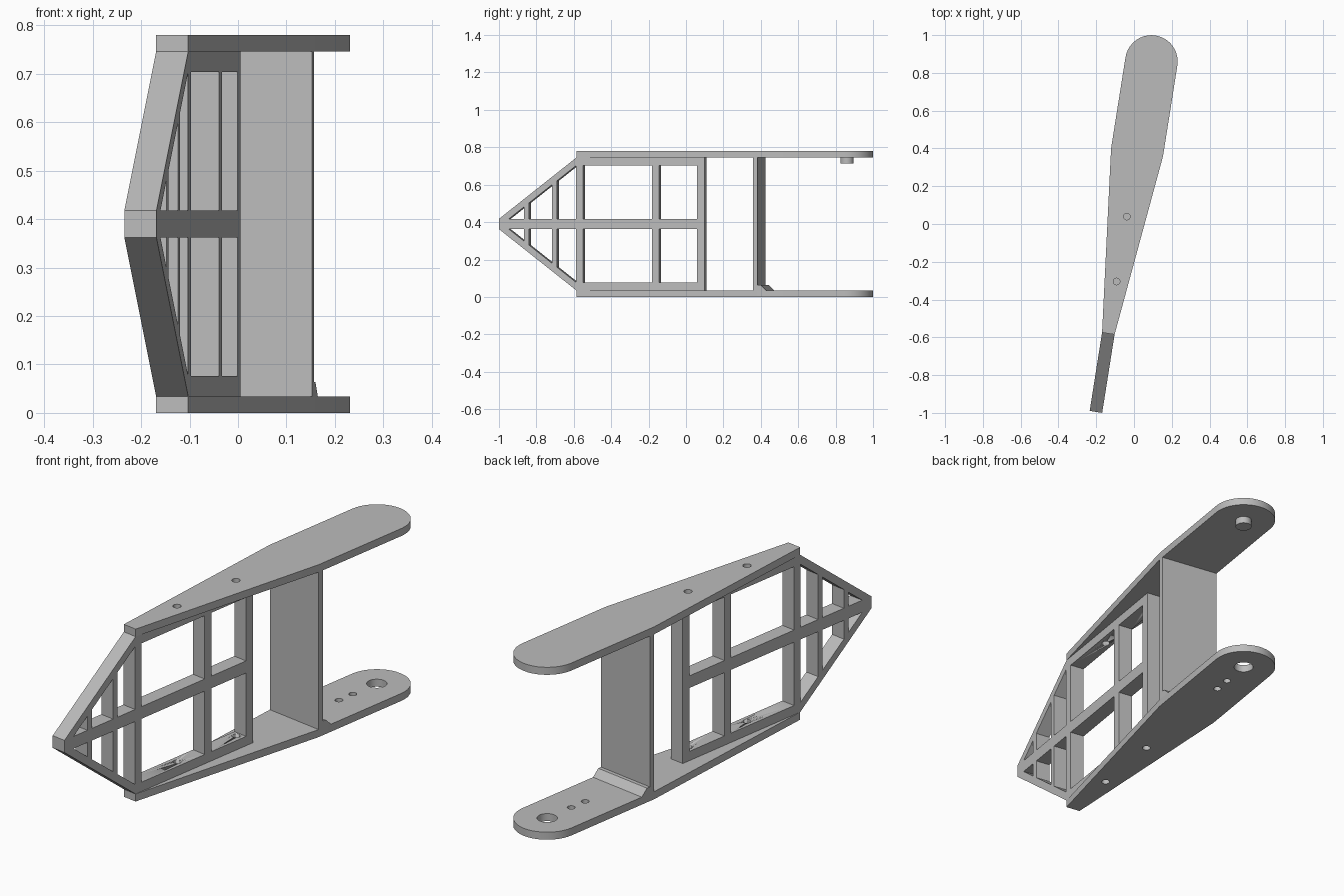
import bpy, math
from mathutils import Matrix, Vector

if "Cube" in bpy.data.objects:
    bpy.data.objects.remove(bpy.data.objects["Cube"])

H, T, MID = 0.78, 0.034, 0.39          # overall height, plate thickness, mid height
HALF, WIDE = 0.0335, 0.139             # half widths at the narrow and wide ends
FRONT, BEND, ROUND = -0.594, 0.377, 0.8645   # stations along the plate axis
RAIL, BAR, TIP = 0.042, 0.0275, -1.014
SCREWS = (-0.315, 0.033)

# Everything is built along y, then swung sideways about z
SWING = Matrix.Rotation(math.radians(-9), 4, "Z") @ Matrix.Translation((-0.0435, 0, 0))
UPRIGHT = Matrix(((0, 0, 1, 0), (1, 0, 0, 0), (0, 1, 0, 0), (0, 0, 0, 1)))

grey = bpy.data.materials.new("light_grey")
grey.use_nodes = True
colour = (0.5, 0.5, 0.5, 1)
grey.diffuse_color = colour
grey.node_tree.nodes["Principled BSDF"].inputs["Base Color"].default_value = colour


def circle(y, r, n=28):
    return [(r * math.cos(2 * math.pi * i / n), y + r * math.sin(2 * math.pi * i / n))
            for i in range(n)]


def select(ob):
    bpy.ops.object.select_all(action="DESELECT")
    ob.select_set(True)
    bpy.context.view_layer.objects.active = ob


def slab(name, loops, depth, matrix):
    """Extrude an outline with holes into a welded solid."""
    curve = bpy.data.curves.new(name, "CURVE")
    curve.dimensions, curve.fill_mode, curve.extrude = "2D", "BOTH", depth / 2
    for loop in loops:
        spline = curve.splines.new("POLY")
        spline.points.add(len(loop) - 1)
        for point, (a, b) in zip(spline.points, loop):
            point.co = (a, b, 0, 1)
        spline.use_cyclic_u = True
    ob = bpy.data.objects.new(name, curve)
    bpy.context.collection.objects.link(ob)
    select(ob)
    bpy.ops.object.convert(target="MESH")
    ob = bpy.context.object
    bpy.ops.object.mode_set(mode="EDIT")
    bpy.ops.mesh.select_all(action="SELECT")
    bpy.ops.mesh.remove_doubles(threshold=0.0002)
    bpy.ops.mesh.normals_make_consistent(inside=False)
    bpy.ops.object.mode_set(mode="OBJECT")
    ob.data.transform(SWING @ matrix)
    ob.data.materials.clear()
    ob.data.materials.append(grey)
    bpy.ops.object.shade_smooth_by_angle(angle=math.radians(30))
    return ob


def lift(z):
    return Matrix.Translation((0, 0, z))


# Tapered side plates with a rounded end
arc = [(WIDE * math.cos(math.pi * i / 20), ROUND + WIDE * math.sin(math.pi * i / 20))
       for i in range(21)]
outline = [(-HALF, FRONT), (HALF, FRONT), (WIDE, BEND)] + arc + [(-WIDE, BEND)]
screw_holes = [circle(y, 0.0175) for y in SCREWS]
slab("top_plate", [outline] + screw_holes, T, lift(H - T / 2))
pivot_holes = [circle(ROUND, 0.042)] + [circle(ROUND - d, 0.0165) for d in (0.142, 0.224)]
slab("bottom_plate", [outline] + screw_holes + pivot_holes, T, lift(T / 2))

# Pivot pin under the top plate
slab("pivot_pin", [circle(ROUND, 0.035)], 0.032, lift(H - T - 0.016))

# Cross wall with a bevelled foot behind it
back, foot = BEND + 0.025, 0.064
slab("cross_wall", [[(BEND, T), (back + 0.048, T), (back + 0.017, foot), (back, foot),
                     (back, H - T), (BEND, H - T)]], 2 * WIDE, UPRIGHT)

# Window lattice with a pointed nose
top = H - T
slope = (top - MID - BAR) / (FRONT - TIP)
end = 0.099


def opening_top(y):
    return min(MID + BAR + slope * (y - TIP), top) - RAIL


def mirrored(loop):
    return [(y, 2 * MID - z) for y, z in loop]


frame = [(TIP, MID + BAR), (FRONT, top), (end, top)]
loops = [frame + mirrored(frame)[::-1]]
apex = TIP + RAIL / slope
for a, b in ((apex, -0.878), (-0.852, -0.727), (-0.70, -0.597), (-0.558, -0.186), (-0.147, 0.058)):
    cell = [(a, MID + BAR), (b, MID + BAR), (b, opening_top(b))]
    if a != apex:
        cell.append((a, opening_top(a)))
    loops += [cell, mirrored(cell)]
lattice = slab("window_lattice", loops, 2 * HALF, UPRIGHT)

# Screw holes through the lattice rails
for y in SCREWS:
    for z in (T + RAIL / 2, top - RAIL / 2):
        drill = slab("drill", [circle(y, 0.0175)], 0.08, lift(z))
        cut = lattice.modifiers.new("screw_hole", "BOOLEAN")
        cut.operation, cut.solver, cut.object = "DIFFERENCE", "EXACT", drill
        select(lattice)
        bpy.ops.object.modifier_apply(modifier=cut.name)
        bpy.data.objects.remove(drill)
